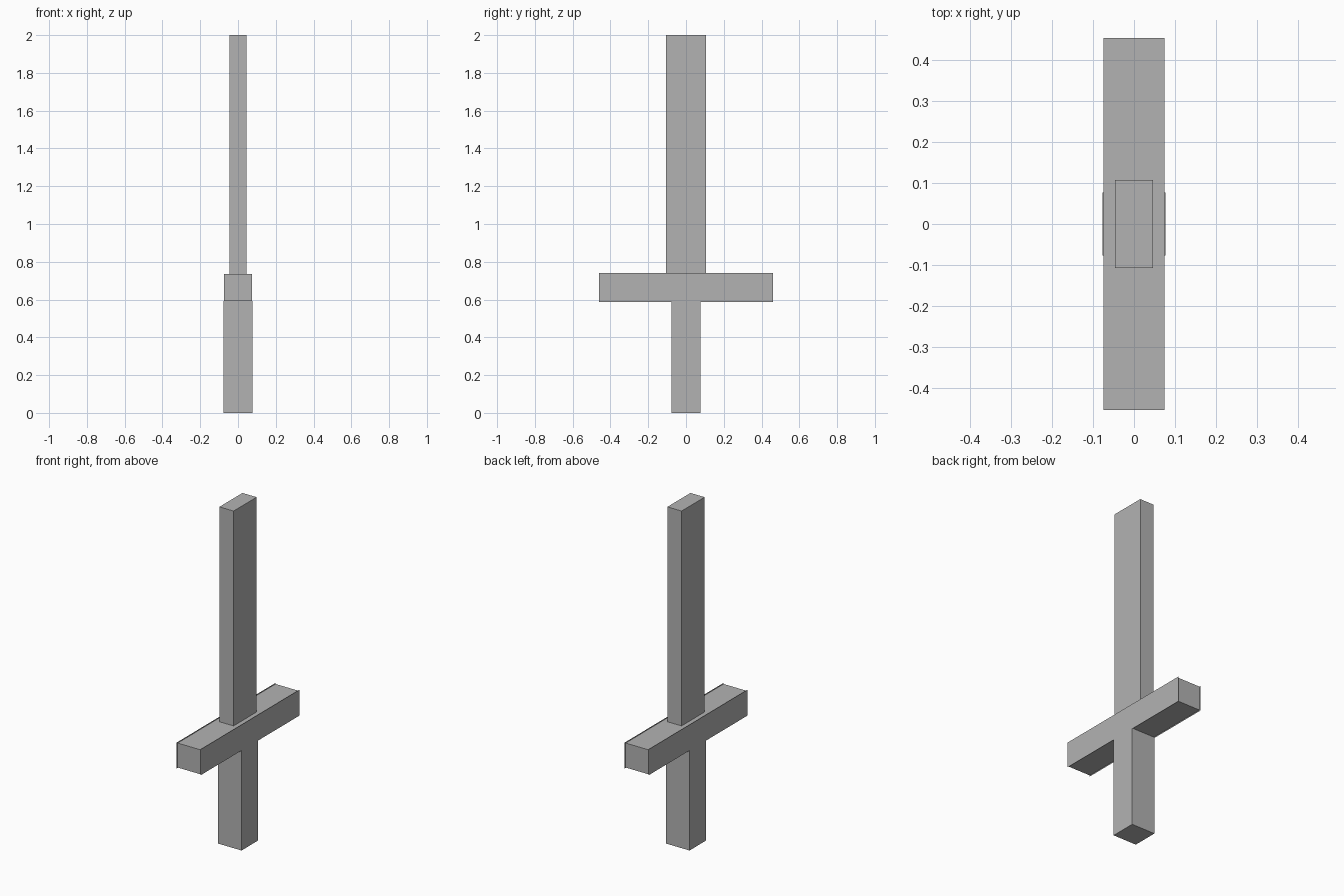
import bpy
import bmesh

if "Cube" in bpy.data.objects:
    bpy.data.objects.remove(bpy.data.objects["Cube"])

grey = bpy.data.materials.new("plain grey")
grey.diffuse_color = (0.45, 0.45, 0.45, 1)
grey.use_nodes = True
grey.node_tree.nodes["Principled BSDF"].inputs["Base Color"].default_value = grey.diffuse_color


def box(name, size, z0, z1, open_sides=False):
    """Box centred on the z axis; open_sides leaves out the two x faces."""
    bm = bmesh.new()
    bmesh.ops.create_cube(bm, size=1)
    for v in bm.verts:
        v.co.x *= size[0]
        v.co.y *= size[1]
        v.co.z = z0 + (v.co.z + 0.5) * (z1 - z0)
    bm.normal_update()
    if open_sides:
        ends = [f for f in bm.faces if abs(f.normal.x) > 0.9]
        bmesh.ops.delete(bm, geom=ends, context='FACES_ONLY')
    me = bpy.data.meshes.new(name)
    bm.to_mesh(me)
    bm.free()
    me.materials.append(grey)
    ob = bpy.data.objects.new(name, me)
    bpy.context.collection.objects.link(ob)
    return ob


# Handle and blade
box("handle", (0.154, 0.154), 0.0, 0.592)
box("blade", (0.092, 0.214), 0.736, 2.0)

# Crossguard: slightly recessed core between two larger side panels
box("guard_core", (0.148, 0.91), 0.592, 0.736, open_sides=True)
for side, name in ((-1, "guard_panel_left"), (1, "guard_panel_right")):
    bm = bmesh.new()
    corners = [(-0.46, 0.588), (0.46, 0.588), (0.46, 0.74), (-0.46, 0.74)]
    bm.faces.new([bm.verts.new((0.077 * side, y, z)) for y, z in corners[::side]])
    me = bpy.data.meshes.new(name)
    bm.to_mesh(me)
    bm.free()
    me.materials.append(grey)
    bpy.context.collection.objects.link(bpy.data.objects.new(name, me))
